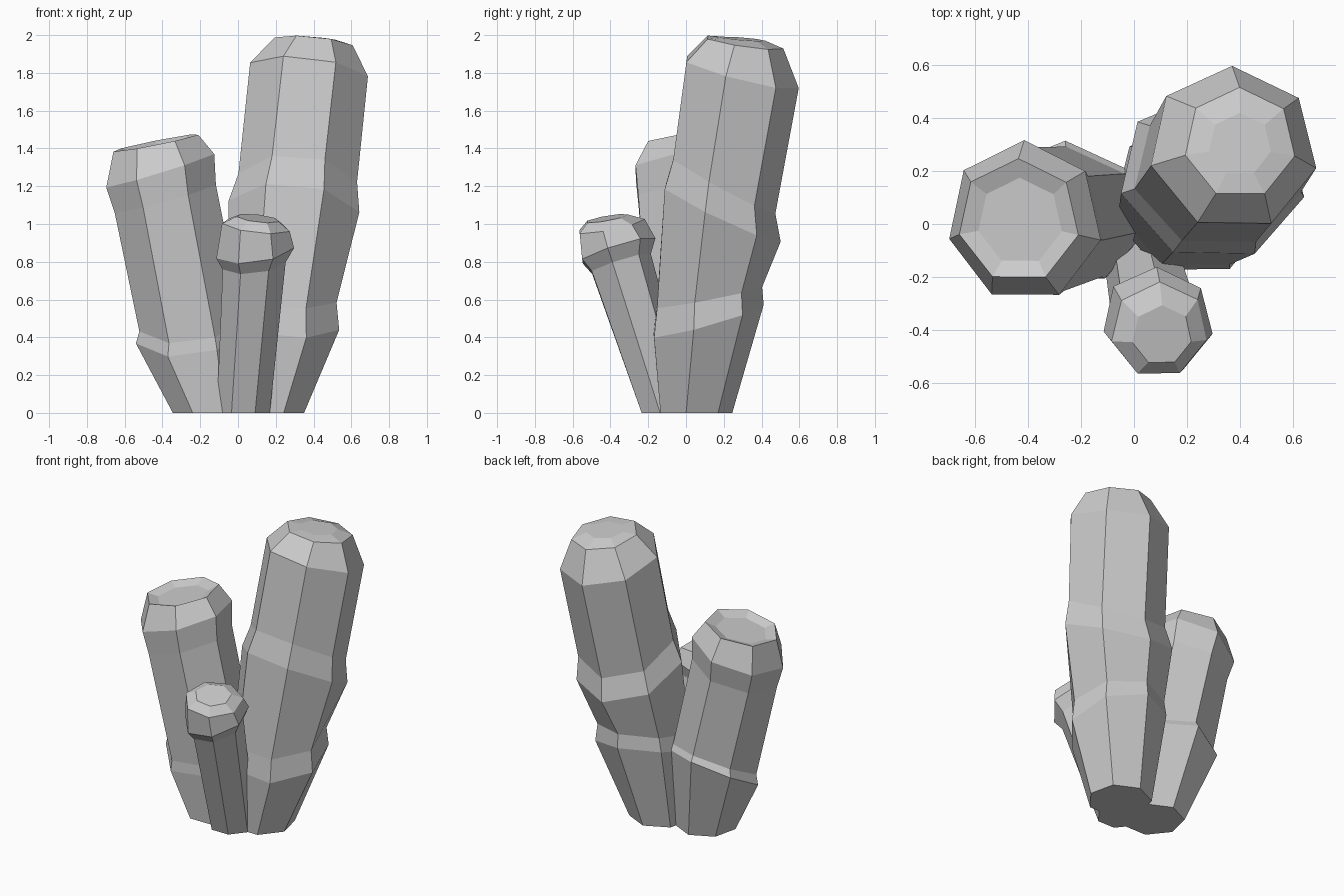
import bpy, bmesh, math
from mathutils import Vector

if "Cube" in bpy.data.objects:
    bpy.data.objects.remove(bpy.data.objects["Cube"])

SIDES = 7

# Ring: centre x, y, z, radius, slope along x, slope along y
BIG = [
    (.155, .045, 0, .20, 0, 0),
    (.228, .105, .488, .318, -.10, .28),
    (.232, .11, .61, .298, -.05, .19),
    (.295, .18, 1.06, .356, -.10, -.48),
    (.315, .19, 1.21, .323, -.08, -.55),
    (.375, .285, 1.80, .322, -.12, -.26),
    (.40, .305, 1.96, .213, -.10, -.15),
    (.40, .30, 1.98, .12, -.06, -.08),
]
MEDIUM = [
    (-.155, 0, 0, .195, 0, 0),
    (-.25, .043, .437, .303, .15, .50),
    (-.25, .035, .49, .283, .13, .46),
    (-.385, .005, 1.135, .285, .28, .06),
    (-.412, .01, 1.285, .307, .31, .05),
    (-.435, .012, 1.43, .235, .20, .05),
    (-.43, .01, 1.405, .165, .20, .05),
]
SMALL = [
    (.028, -.105, 0, .144, 0, 0),
    (.085, -.35, .79, .172, .12, .32),
    (.09, -.365, .86, .213, .14, .32),
    (.095, -.40, .99, .185, -.12, .20),
    (.105, -.42, 1.03, .115, -.12, .18),
]


def column(name, rings):
    """Loft tilted seven-sided rings into a closed faceted column."""
    bm = bmesh.new()
    loops = []
    for x, y, z, r, sx, sy in rings:
        tilt = Vector((0, 0, 1)).rotation_difference(Vector((-sx, -sy, 1)))
        loop = []
        for k in range(SIDES):
            a = math.pi / 2 + k * math.tau / SIDES
            p = tilt @ Vector((r * math.cos(a), r * math.sin(a), 0))
            loop.append(bm.verts.new(p + Vector((x, y, z))))
        loops.append(loop)
    for lo, hi in zip(loops, loops[1:]):
        for k in range(SIDES):
            n = (k + 1) % SIDES
            bm.faces.new((lo[k], lo[n], hi[n], hi[k]))
    bm.faces.new(loops[0][::-1])
    bm.faces.new(loops[-1])
    bmesh.ops.recalc_face_normals(bm, faces=bm.faces)
    mesh = bpy.data.meshes.new(name)
    bm.to_mesh(mesh)
    bm.free()
    bpy.context.collection.objects.link(bpy.data.objects.new(name, mesh))


# Three leaning columns sharing one foot
column("tall_column", BIG)
column("medium_column", MEDIUM)
column("small_column", SMALL)
